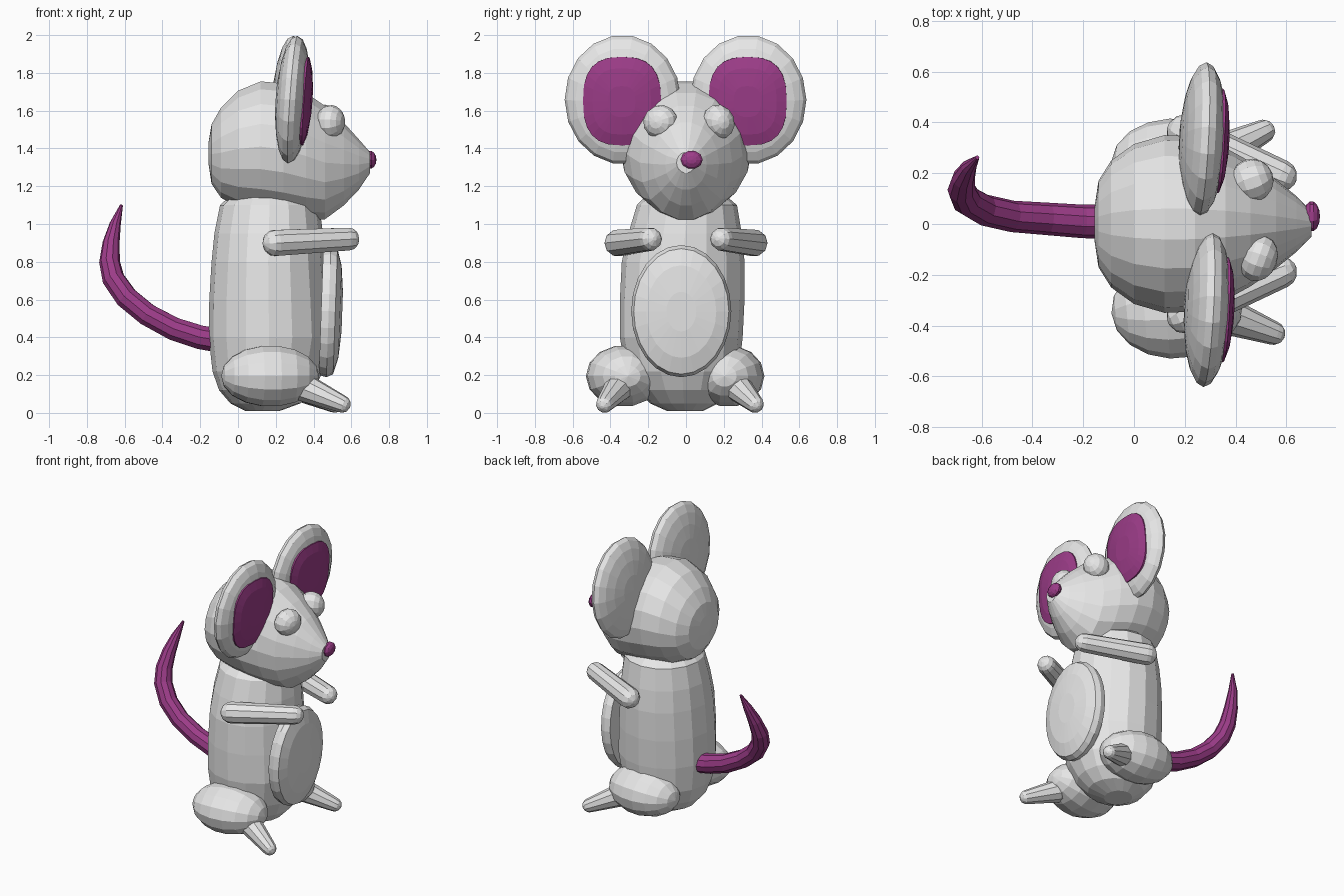
import bpy, bmesh, math
from math import sin, cos, pi
from mathutils import Vector, Euler

cube = bpy.data.objects.get("Cube")
if cube:
    bpy.data.objects.remove(cube, do_unlink=True)


def material(name, colour):
    m = bpy.data.materials.new(name)
    m.use_nodes = True
    m.diffuse_color = colour
    m.node_tree.nodes["Principled BSDF"].inputs["Base Color"].default_value = colour
    return m


GREY = material("grey fur", (0.8, 0.8, 0.8, 1))
PURPLE = material("purple skin", (0.335, 0.046, 0.25, 1))


def finish(name, bm, mat):
    bmesh.ops.recalc_face_normals(bm, faces=bm.faces)
    mesh = bpy.data.meshes.new(name)
    bm.to_mesh(mesh)
    bm.free()
    mesh.materials.append(mat)
    ob = bpy.data.objects.new(name, mesh)
    bpy.context.scene.collection.objects.link(ob)
    return ob


def loft(name, rings, mat):
    """Skin a list of equal point rings and close both ends."""
    bm = bmesh.new()
    rows = [[bm.verts.new(p) for p in ring] for ring in rings]
    n = len(rows[0])
    for a, b in zip(rows, rows[1:]):
        for i in range(n):
            j = (i + 1) % n
            bm.faces.new((a[i], a[j], b[j], b[i]))
    bm.faces.new(rows[0])
    bm.faces.new(rows[-1])
    return finish(name, bm, mat)


def ellipsoid(name, centre, radii, mat, tilt=(0, 0, 0), seg=14, rows=9):
    """Ellipsoid with its poles along x, then tilted in degrees."""
    bm = bmesh.new()
    bmesh.ops.create_uvsphere(bm, u_segments=seg, v_segments=rows, radius=1)
    rot = Euler([math.radians(a) for a in tilt]).to_matrix()
    for v in bm.verts:
        p = Vector((v.co.z * radii[0], v.co.y * radii[1], -v.co.x * radii[2]))
        v.co = rot @ p + Vector(centre)
    return finish(name, bm, mat)


def disc(name, centre, ry, rz, steps, mat, tilt=(0, 0, 0), power=1.0, n=24):
    """Domed plate facing +x; steps are (x offset, radius factor)."""
    rot = Euler([math.radians(a) for a in tilt]).to_matrix()

    def sq(v):
        return math.copysign(abs(v) ** power, v)
    rings = []
    for x, f in steps:
        rings.append([rot @ Vector((x, ry * f * sq(cos(2 * pi * i / n)),
                                    rz * f * sq(sin(2 * pi * i / n)))) + Vector(centre)
                      for i in range(n)])
    return loft(name, rings, mat)


def tube(name, path, radii, mat, n=10):
    """Round tube along a path with a radius at each point."""
    pts = [Vector(p) for p in path]
    side, rings, last = None, [], None
    for i, p in enumerate(pts):
        t = (pts[min(i + 1, len(pts) - 1)] - pts[max(i - 1, 0)]).normalized()
        if side is None:
            side = t.cross(Vector((0, 0, 1))).normalized()
        else:
            side = last.rotation_difference(t) @ side
        last = t
        up = t.cross(side)
        rings.append([p + radii[i] * (side * cos(2 * pi * k / n) + up * sin(2 * pi * k / n))
                      for k in range(n)])
    return loft(name, rings, mat)


def limb(name, a, b, r0, r1, mat):
    """Tapered capsule from a to b."""
    a, b = Vector(a), Vector(b)
    d = (b - a).normalized()
    path, radii = [], []
    for deg in (-80, -50, -20, 0):
        path.append(a + d * r0 * sin(math.radians(deg)))
        radii.append(r0 * cos(math.radians(deg)))
    path.append((a + b) / 2)
    radii.append((r0 + r1) / 2)
    for deg in (0, 25, 50, 80):
        path.append(b + d * r1 * sin(math.radians(deg)))
        radii.append(r1 * cos(math.radians(deg)))
    return tube(name, path, radii, mat)


# Body: rings of (z, back x, front x, right y, left y)
N = 16
body = [(0.01, 0.04, 0.22, -0.1, 0.09), (0.05, -0.04, 0.33, -0.19, 0.17),
        (0.12, -0.1, 0.4, -0.26, 0.23), (0.22, -0.135, 0.45, -0.32, 0.28),
        (0.4, -0.155, 0.485, -0.35, 0.3), (0.6, -0.152, 0.475, -0.35, 0.31),
        (0.8, -0.14, 0.46, -0.34, 0.31), (0.95, -0.125, 0.45, -0.305, 0.295),
        (1.1, -0.095, 0.43, -0.26, 0.27), (1.16, -0.03, 0.36, -0.2, 0.2)]
loft("body", [[((x0 + x1) / 2 + (x1 - x0) / 2 * cos(2 * pi * i / N),
                (y0 + y1) / 2 + (y1 - y0) / 2 * sin(2 * pi * i / N), z)
               for i in range(N)] for z, x0, x1, y0, y1 in body], GREY)

# Head: rings of (x, low z, high z, half width), round at the back, pointed at the snout
head = [(-0.155, 1.31, 1.44, 0.07), (-0.14, 1.21, 1.53, 0.17), (-0.09, 1.135, 1.62, 0.25),
        (0.0, 1.085, 1.71, 0.315), (0.12, 1.06, 1.76, 0.35), (0.24, 1.04, 1.75, 0.345),
        (0.36, 1.02, 1.7, 0.3), (0.46, 1.02, 1.63, 0.245), (0.56, 1.095, 1.54, 0.175),
        (0.64, 1.18, 1.45, 0.11), (0.7, 1.27, 1.38, 0.05)]
N = 18
loft("head", [[(x, w * cos(2 * pi * i / N), (lo + hi) / 2 + (hi - lo) / 2 * sin(2 * pi * i / N))
               for i in range(N)] for x, lo, hi, w in head], GREY)
ellipsoid("nose", (0.7, 0.03, 1.34), (0.033, 0.06, 0.05), PURPLE, seg=10, rows=7)

# Belly patch
disc("belly_patch", (0.44, -0.025, 0.54), 0.265, 0.35,
     [(0, 0.97), (0.04, 1), (0.075, 0.95), (0.1, 0.7), (0.112, 0.3)], GREY, tilt=(0, 2, 0))

# Ears and their inner faces
for side, x, y in (("right", 0.29, -0.335), ("left", 0.27, 0.33)):
    tilt = (0, 4, -3)
    ellipsoid(side + "_ear", (x, y, 1.658), (0.09, 0.308, 0.343), GREY, tilt, seg=18, rows=10)
    disc(side + "_inner_ear", (x, y, 1.655), 0.207, 0.235,
         [(0.04, 1), (0.07, 1), (0.088, 0.75), (0.1, 0.35)], PURPLE, tilt, power=0.75)

# Eyes
ellipsoid("right_eye", (0.49, -0.135, 1.54), (0.075, 0.095, 0.09), GREY, (20, 0, -20), 12, 8)
ellipsoid("left_eye", (0.465, 0.172, 1.54), (0.085, 0.085, 0.095), GREY, (20, 0, 20), 12, 8)

# Arms
for side, s in (("right", -1), ("left", 1)):
    limb(side + "_arm", (0.2, s * 0.36, 0.9), (0.58, s * 0.19, 0.92), 0.072, 0.063, GREY)

# Thighs and feet
ellipsoid("right_thigh", (0.17, -0.33, 0.195), (0.26, 0.2, 0.165), GREY, (0, 0, 5))
ellipsoid("left_thigh", (0.17, 0.225, 0.195), (0.26, 0.19, 0.165), GREY, (0, 0, -5))
limb("right_foot", (0.36, -0.36, 0.13), (0.55, -0.43, 0.047), 0.075, 0.047, GREY)
limb("left_foot", (0.34, 0.28, 0.13), (0.51, 0.365, 0.047), 0.075, 0.047, GREY)

# Tail
tail = [(-0.08, 0.01, 0.38), (-0.2, 0.01, 0.4), (-0.34, 0.02, 0.445), (-0.48, 0.03, 0.52),
        (-0.59, 0.055, 0.61), (-0.66, 0.095, 0.71), (-0.68, 0.135, 0.8), (-0.672, 0.18, 0.9),
        (-0.65, 0.225, 1.0), (-0.617, 0.262, 1.1)]
tube("tail", tail, [0.068, 0.066, 0.064, 0.062, 0.062, 0.06, 0.055, 0.045, 0.03, 0.008], PURPLE)
